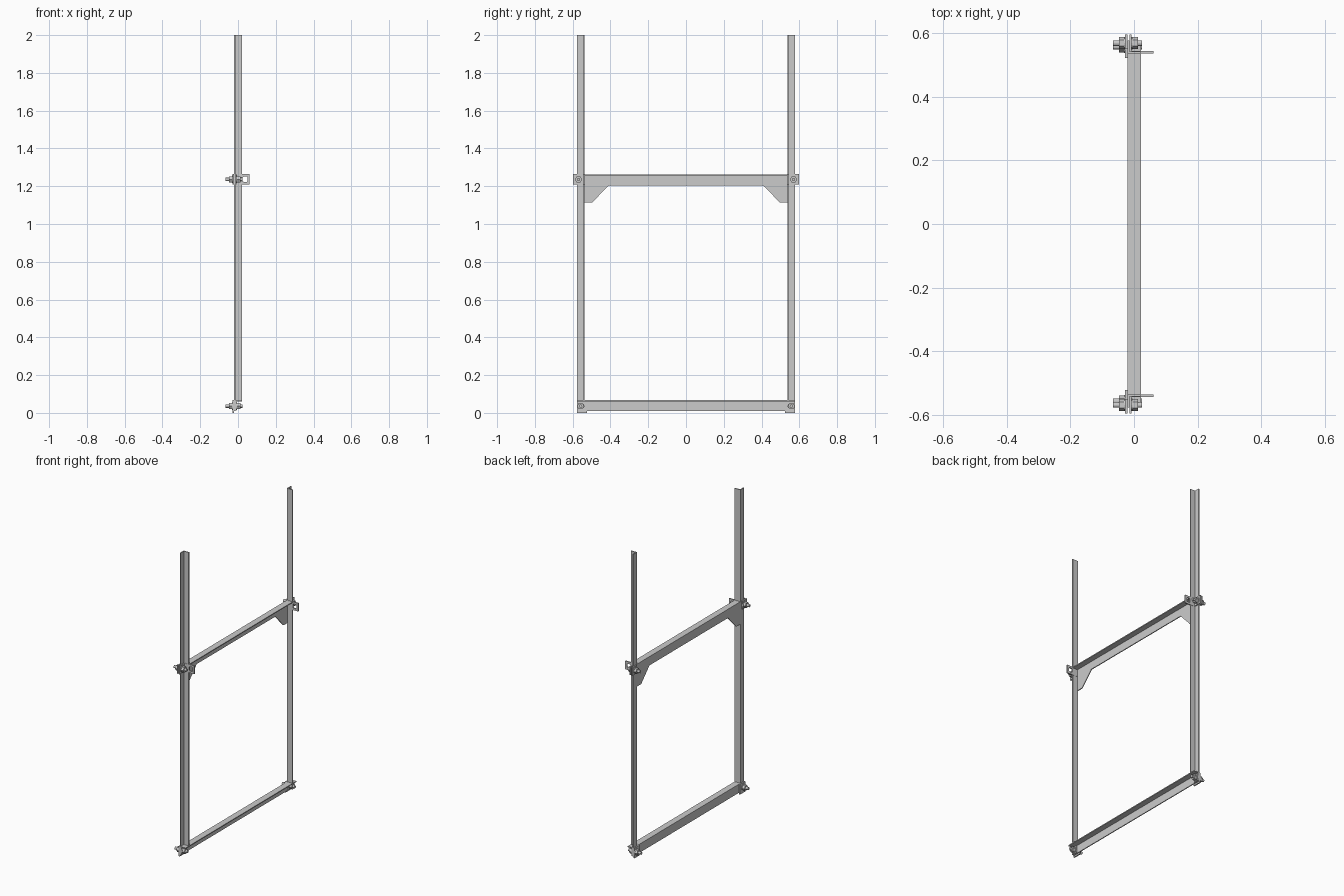
import bpy, bmesh
from math import pi, cos, sin
from mathutils import Vector

if "Cube" in bpy.data.objects:
    bpy.data.objects.remove(bpy.data.objects["Cube"])

T = 0.006      # steel thickness
XB = -0.02     # back plane of the frame

def prism(name, pts, direction):
    """Extrude a closed polygon of 3D points along a vector."""
    bm = bmesh.new()
    face = bm.faces.new([bm.verts.new(p) for p in pts])
    ext = bmesh.ops.extrude_face_region(bm, geom=[face])
    verts = [g for g in ext['geom'] if isinstance(g, bmesh.types.BMVert)]
    bmesh.ops.translate(bm, verts=verts, vec=Vector(direction))
    bmesh.ops.recalc_face_normals(bm, faces=bm.faces)
    me = bpy.data.meshes.new(name)
    bm.to_mesh(me)
    bm.free()
    ob = bpy.data.objects.new(name, me)
    bpy.context.collection.objects.link(ob)
    return ob

def box(name, x0, x1, y0, y1, z0, z1):
    return prism(name, [(x0, y0, z0), (x1, y0, z0), (x1, y1, z0), (x0, y1, z0)], (0, 0, z1 - z0))

def rod(name, x0, x1, y, z, r, n):
    pts = [(x0, y + r * cos(2 * pi * i / n), z + r * sin(2 * pi * i / n)) for i in range(n)]
    return prism(name, pts, (x1 - x0, 0, 0))

def beam(name, half, z0, z1):
    # angle section: upright leg at the back, flat leg on top
    xf = 0.022
    prof = [(XB, z0), (XB + T, z0), (XB + T, z1 - T), (xf, z1 - T), (xf, z1), (XB, z1)]
    return prism(name, [(x, -half, z) for x, z in prof], (0, 2 * half, 0))

def bolt(prefix, s, y, z):
    rod(prefix + "_bolt_shank", -0.066, 0.025, s * y, z, 0.009, 16)
    rod(prefix + "_back_nut", -0.047, -0.031, s * y, z, 0.019, 6)
    rod(prefix + "_back_washer", -0.031, -0.028, s * y, z, 0.020, 20)
    rod(prefix + "_front_washer", -0.008, -0.004, s * y, z, 0.020, 20)
    rod(prefix + "_bolt_head", -0.004, 0.012, s * y, z, 0.019, 6)

# cross beams
beam("bottom_beam", 0.577, 0.01, 0.067)
beam("upper_beam", 0.54, 1.205, 1.263)

for s, side in ((-1, "left"), (1, "right")):
    # angle post, corner to the inside back
    prof = [(XB, 0.537), (0.021, 0.537), (0.021, 0.537 + T), (XB + T, 0.537 + T),
            (XB + T, 0.577), (XB, 0.577)]
    prism(side + "_post", [(x, s * y, 0.067) for x, y in prof], (0, 0, 1.933))

    # corner gusset under the upper beam
    g = [(0.54, 1.115), (0.495, 1.115), (0.408, 1.206), (0.54, 1.206)]
    prism(side + "_gusset", [(XB, s * y, z) for y, z in g], (T, 0, 0))

    # upper joint: backing plate, clip leg and eye plate with hole
    z0, z1 = 1.21, 1.264
    box(side + "_upper_backing_plate", -0.028, XB, s * 0.550, s * 0.597, z0, z1)
    box(side + "_clip_leg", XB + T, -0.008, s * 0.537, s * 0.597, z0, z1)
    eye = box(side + "_eye_plate", XB + T, 0.062, s * 0.536, s * 0.544, z0, z1)
    cut = box(side + "_eye_cutter", 0.025, 0.050, s * 0.5, s * 0.6, 1.223, 1.251)
    bev = cut.modifiers.new("round", 'BEVEL')
    bev.width, bev.segments = 0.005, 2
    cut.hide_render = True
    cut.hide_viewport = True
    mod = eye.modifiers.new("hole", 'BOOLEAN')
    mod.operation, mod.object, mod.solver = 'DIFFERENCE', cut, 'EXACT'
    bolt(side + "_upper", s, 0.569, 1.236)

    # lower joint
    box(side + "_lower_backing_plate", -0.028, XB, s * 0.523, s * 0.577, 0.0, 0.067)
    box(side + "_lower_inner_plate", XB + T, -0.008, s * 0.54, s * 0.577, 0.012, 0.06)
    bolt(side + "_lower", s, 0.558, 0.036)
